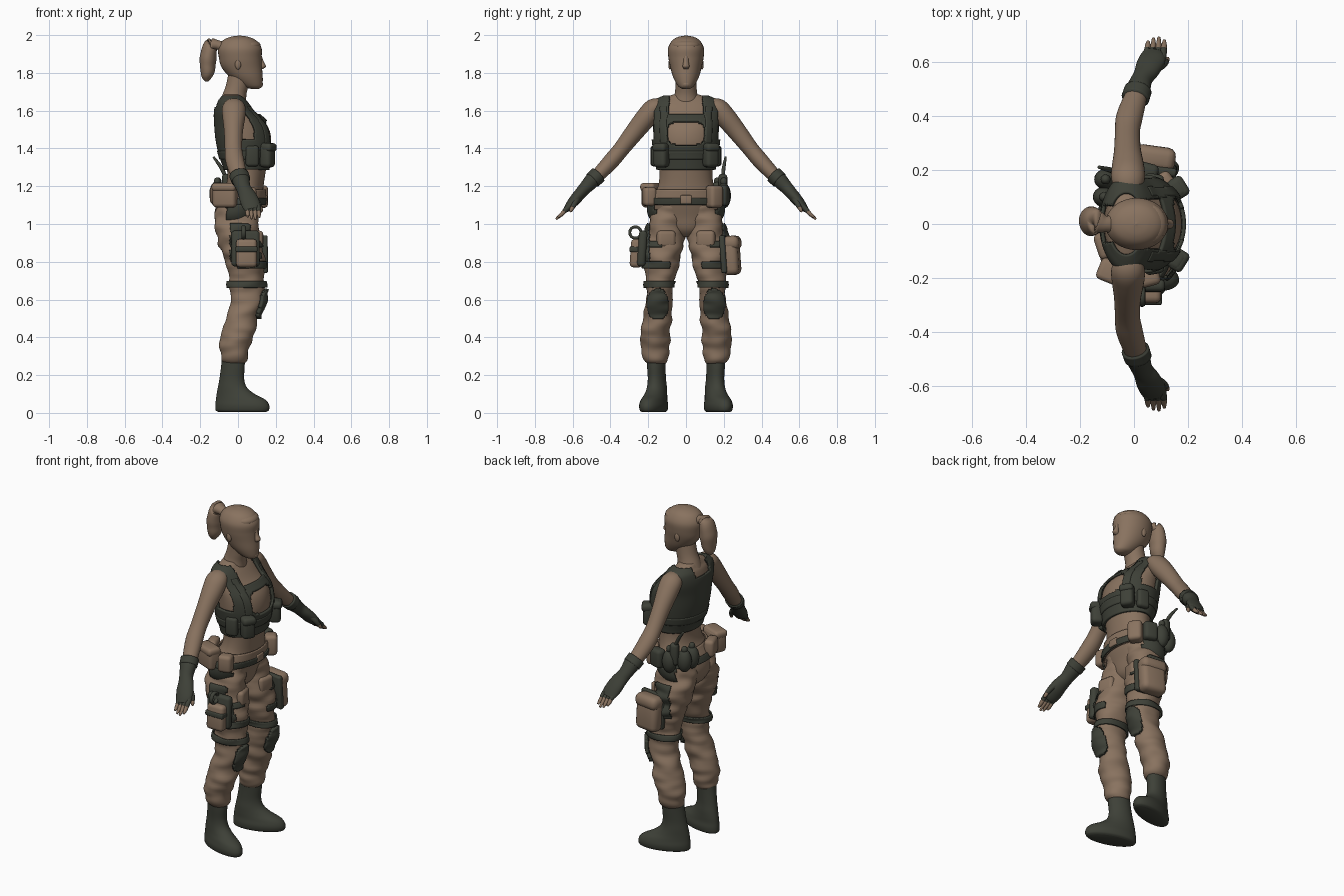
import bpy, bmesh, math
from mathutils import Vector, Matrix, noise

if bpy.data.objects.get("Cube"):
    bpy.data.objects.remove(bpy.data.objects["Cube"])


def material(name, rgb):
    m = bpy.data.materials.new(name)
    m.use_nodes = True
    m.diffuse_color = (*rgb, 1)
    m.node_tree.nodes["Principled BSDF"].inputs["Base Color"].default_value = (*rgb, 1)
    return m


TAN = material("tan", (0.25, 0.17, 0.115))
DARK = material("dark_olive", (0.048, 0.052, 0.039))


def finish(bm, name, mat):
    bmesh.ops.recalc_face_normals(bm, faces=bm.faces)
    for f in bm.faces:
        f.smooth = True
    me = bpy.data.meshes.new(name)
    bm.to_mesh(me)
    bm.free()
    ob = bpy.data.objects.new(name, me)
    bpy.context.collection.objects.link(ob)
    me.materials.append(mat)
    return ob


def spline(pts, steps):
    """Catmull-Rom through tuples of any length."""
    pts = [Vector(p) for p in pts]
    out = []
    for i in range(len(pts) - 1):
        p0, p1, p2 = pts[max(i - 1, 0)], pts[i], pts[i + 1]
        p3 = pts[min(i + 2, len(pts) - 1)]
        for k in range(steps):
            t = k / steps
            out.append(p1 + (p2 - p0) * t / 2 + (2 * p0 - 5 * p1 + 4 * p2 - p3) * t * t / 2
                       + (3 * p1 - p0 - 3 * p2 + p3) * t ** 3 / 2)
    return out + [pts[-1]]


def loft(name, sections, mat, side=1, flat=True, grow=0, keep=None,
         wrinkle=0, seg=32, steps=5, thick=0.008):
    """Skin rings (x, y, z, x radius, other radius); keep turns it into a cloth shell."""
    bm = bmesh.new()
    secs = spline(sections, steps)
    rings = []
    for i, s in enumerate(secs):
        c = Vector((s[0], s[1], s[2]))
        u, v = Vector((1, 0, 0)), Vector((0, 1, 0))
        if not flat:
            a, b = secs[max(i - 1, 0)], secs[min(i + 1, len(secs) - 1)]
            t = Vector((b[0] - a[0], b[1] - a[1], b[2] - a[2])).normalized()
            u = (u - t * u.dot(t)).normalized() if abs(t.x) < 0.9 else Vector((0, 0, 1))
            v = t.cross(u)
        ring = []
        for k in range(seg):
            w = math.tau * k / seg
            d = u * math.cos(w) * (max(s[3], 0.002) + grow) + v * math.sin(w) * (max(s[4], 0.002) + grow)
            p = c + d
            stretched = Vector((p.x * 9, p.y * 9, p.z * 22))
            p = c + d * (1 + wrinkle * noise.noise(stretched))
            ring.append(bm.verts.new((p.x, p.y * side, p.z)))
        rings.append(ring)
    for r, q in zip(rings, rings[1:]):
        for k in range(seg):
            bm.faces.new((r[k], r[(k + 1) % seg], q[(k + 1) % seg], q[k]))
    if keep:
        drop = [f for f in bm.faces if not keep(f.calc_center_median())]
        bmesh.ops.delete(bm, geom=drop, context="FACES")
    else:
        bm.faces.new(rings[0])
        bm.faces.new(rings[-1])
    ob = finish(bm, name, mat)
    if keep:
        mod = ob.modifiers.new("thickness", "SOLIDIFY")
        mod.thickness, mod.offset = thick, 0
    return ob


def box(name, at, size, mat, turn=0, tilt=0, soft=0.02):
    bm = bmesh.new()
    bmesh.ops.create_cube(bm, size=1)
    bm.transform(Matrix.Translation(at) @ Matrix.Rotation(math.radians(turn), 4, "Z")
                 @ Matrix.Rotation(math.radians(tilt), 4, "X") @ Matrix.Diagonal((*size, 1)))
    ob = finish(bm, name, mat)
    mod = ob.modifiers.new("soft_edges", "BEVEL")
    mod.width, mod.segments = min(soft, min(size) * 0.4), 3
    return ob


def ball(name, at, size, mat):
    bm = bmesh.new()
    bmesh.ops.create_uvsphere(bm, u_segments=20, v_segments=12, radius=1)
    bm.transform(Matrix.Translation(at) @ Matrix.Diagonal((*size, 1)))
    return finish(bm, name, mat)


# Head, neck and hair
HEAD = [(.09, 0, 1.715, .02, .018), (.075, 0, 1.73, .053, .042), (.045, 0, 1.775, .086, .067),
        (.02, 0, 1.83, .107, .083), (.012, 0, 1.88, .113, .093), (.01, 0, 1.93, .115, .095),
        (.008, 0, 1.97, .09, .074), (.008, 0, 1.99, .05, .043), (.008, 0, 1.998, 0, 0)]
loft("head", HEAD, TAN, steps=7)
loft("neck", [(-.03, 0, 1.62, .075, .085), (-.02, 0, 1.68, .064, .062), (-.005, 0, 1.73, .06, .056),
              (.01, 0, 1.8, .06, .056)], TAN)
loft("nose", [(.112, 0, 1.9, .01, .014), (.122, 0, 1.86, .014, .014), (.13, 0, 1.835, .018, .018),
              (.122, 0, 1.82, .01, .012)], TAN, seg=16)
ball("lips", (.117, 0, 1.782), (.014, .025, .01), TAN)
ball("chin", (.107, 0, 1.74), (.025, .028, .022), TAN)
ball("hair_fringe", (.055, 0, 1.945), (.065, .075, .032), TAN)
loft("ponytail", [(-.07, 0, 1.93, .03, .03), (-.11, 0, 1.95, .026, .032), (-.145, .01, 1.945, .036, .045),
                  (-.157, .01, 1.89, .043, .054), (-.16, .01, 1.83, .041, .05), (-.165, .008, 1.78, .029, .035),
                  (-.165, .005, 1.755, .008, .01)], TAN, wrinkle=.12, flat=False)
for s in (-1, 1):
    ball("ear", (.0, s * .084, 1.845), (.016, .01, .027), TAN)

# Torso
TORSO = [(0, 0, .93, .04, .04), (-.008, 0, .97, .088, .11), (-.012, 0, 1.04, .113, .176),
         (.01, 0, 1.12, .117, .182), (.035, 0, 1.2, .1, .148), (.045, 0, 1.28, .102, .14),
         (.04, 0, 1.36, .122, .152), (.038, 0, 1.44, .138, .163), (.024, 0, 1.52, .132, .168),
         (-.01, 0, 1.59, .1, .17), (-.025, 0, 1.64, .075, .16), (-.028, 0, 1.665, .058, .125),
         (-.028, 0, 1.685, .05, .07)]
loft("torso", TORSO, TAN, seg=48)


def vest_cloth(p):
    y = abs(p.y)
    if p.z < 1.285 or p.z > 1.675:
        return False
    if p.x < -.02:
        return p.z < 1.62 or y > .07
    window = (y / .098) ** 4 + ((p.z - 1.48) / .062) ** 4 < 1
    neckline = p.z > 1.575 and y < .09
    armhole = p.z > 1.45 and y > .165
    return not (window or neckline or armhole)


loft("vest", TORSO, DARK, grow=.011, keep=vest_cloth, seg=128, steps=10, thick=.014)
loft("vest_webbing", TORSO, DARK, grow=.017, seg=128, steps=9, thick=.01,
     keep=lambda p: 1.31 < p.z < 1.62 and .1 < abs(p.y) < .135 and p.x > 0)
loft("vest_waist_band", TORSO, DARK, grow=.017, seg=48, steps=9, thick=.01,
     keep=lambda p: 1.34 < p.z < 1.39)
for s in (-1, 1):
    box("vest_pouch", (.156, s * .13, 1.365), (.065, .075, .13), DARK, turn=s * 32)
    box("vest_pouch_flap", (.164, s * .134, 1.405), (.062, .08, .045), DARK, turn=s * 32)
    box("vest_side_pouch", (.075, s * .165, 1.36), (.07, .04, .11), DARK, turn=s * -10)

# Arms, gloves and fingers
ARM = [(-.02, .13, 1.625, .05, .04), (-.022, .17, 1.612, .062, .052), (-.022, .21, 1.565, .06, .055),
       (-.024, .27, 1.49, .05, .05), (-.024, .34, 1.4, .046, .043), (-.018, .39, 1.34, .049, .043),
       (0, .45, 1.275, .044, .038), (.025, .52, 1.205, .032, .029), (.04, .55, 1.17, .03, .025)]
GLOVE = [(.005, .465, 1.26, .048, .042), (.015, .495, 1.232, .047, .041), (.03, .535, 1.19, .039, .034),
         (.048, .565, 1.155, .045, .032), (.06, .595, 1.12, .05, .028), (.07, .62, 1.092, .046, .022),
         (.075, .637, 1.075, .036, .015)]
for s in (-1, 1):
    loft("arm", ARM, TAN, s, flat=False)
    loft("glove", GLOVE, DARK, s, flat=False, wrinkle=.1)
    loft("glove_cuff", GLOVE[:2], DARK, s, flat=False, grow=.004)
    for i in range(4):
        x, reach = .044 + i * .02, (.8, .95, 1, .85)[i]
        mid = (x + .004, .634, 1.078)
        tip = (x + .008, .62 + .068 * reach, 1.094 - .068 * reach)
        loft("glove_finger", [(x, .6, 1.11, .013, .013), (*mid, .0135, .0135), (x + .006, .645, 1.066, .012, .012)],
             DARK, s, flat=False, seg=12)
        loft("bare_finger", [(*mid, .0115, .0115), (x + .007, .658, 1.052, .0105, .0105), (*tip, .006, .006)],
             TAN, s, flat=False, seg=12)
    loft("thumb", [(.08, .57, 1.14, .015, .015), (.105, .588, 1.112, .015, .015), (.118, .6, 1.088, .012, .012)],
         DARK, s, flat=False, seg=12)
    loft("bare_thumb_tip", [(.115, .597, 1.094, .011, .011), (.122, .607, 1.076, .01, .01),
                            (.125, .613, 1.064, .005, .005)], TAN, s, flat=False, seg=12)

# Trousers, knee pads, straps and boots
LEG = [(-.005, .088, 1.1, .106, .075), (-.01, .094, 1.04, .114, .09), (-.005, .107, .96, .117, .101),
       (.022, .12, .87, .112, .1), (.042, .13, .78, .104, .09), (.048, .138, .69, .09, .074),
       (.045, .143, .61, .086, .07), (.024, .15, .52, .084, .074), (.004, .161, .43, .088, .079),
       (-.014, .163, .35, .082, .076), (-.02, .161, .285, .07, .066), (-.02, .158, .262, .052, .05)]
BOOT = [(.025, .155, .004, .13, .05), (.025, .155, .014, .146, .062), (.025, .155, .04, .148, .066),
        (.016, .155, .07, .136, .06), (-.012, .154, .1, .104, .054), (-.03, .154, .135, .079, .05),
        (-.033, .155, .18, .067, .046), (-.027, .156, .24, .064, .047), (-.024, .156, .285, .062, .049)]
for s in (-1, 1):
    loft("trouser_leg", LEG, TAN, s, wrinkle=.16, steps=7, seg=40)

    def patch(name, keep, grow=.006, thick=.008):
        loft(name, LEG, DARK, s, grow=grow, wrinkle=.16, steps=12, seg=72, keep=keep, thick=thick)

    patch("lower_thigh_strap", lambda p: .765 < p.z < .8 and abs(p.y) > .085 and p.x > 0)
    patch("knee_strap", lambda p: .665 < p.z < .7, .009)
    patch("upper_thigh_strap", lambda p: .88 < p.z < .91 and abs(p.y) > .13 and p.x > 0)
    patch("outer_thigh_panel", lambda p: .8 < p.z < 1 and abs(p.y) > .195 and p.x > -.04)
    patch("knee_pad", lambda p: p.x > .04 and (abs(abs(p.y) - .15) / .051) ** 2.5
          + (abs(p.z - .575) / .08) ** 2.5 < 1, .012, .02)
    loft("hip_panel", TORSO, DARK, grow=.018, steps=9, seg=64,
         keep=lambda p: .98 < p.z < 1.1 and p.y * s > .13 and -.06 < p.x < .075)
    box("thigh_pocket", (.103, s * .105, .92), (.05, .1, .09), TAN, turn=s * -12)
    boot = loft("boot", BOOT, DARK, s, steps=6)
    pivot = Vector((-.03, s * .155, 0))
    boot.data.transform(Matrix.Translation(pivot) @ Matrix.Rotation(s * .3, 4, "Z")
                        @ Matrix.Translation(-pivot))

# Belt and belt gear
loft("belt", TORSO, TAN, grow=.012, steps=9, seg=48, keep=lambda p: 1.1 < p.z < 1.185)
loft("belt_webbing", TORSO, DARK, grow=.02, steps=14, seg=48, keep=lambda p: 1.105 < p.z < 1.135)
box("buckle", (.145, 0, 1.13), (.02, .06, .045), TAN, soft=.006)
for name, at, size, mat, turn in [
        ("hip_pouch", (-.065, -.18, 1.15), (.13, .08, .125), TAN, -22),
        ("hip_pouch_flap", (-.067, -.184, 1.195), (.136, .083, .045), TAN, -22),
        ("rear_pouch", (-.11, -.08, 1.155), (.06, .1, .1), TAN, 18),
        ("side_pouch", (.055, -.195, 1.145), (.08, .07, .1), TAN, 15),
        ("front_pouch", (.115, .15, 1.145), (.07, .08, .12), TAN, 35),
        ("side_kit", (.05, .195, 1.15), (.08, .06, .11), DARK, -15),
        ("radio", (-.06, .195, 1.2), (.05, .045, .13), DARK, 15)]:
    box(name, at, size, mat, turn)
for at in ((-.11, .1, 1.16), (-.105, .165, 1.16), (-.03, .2, 1.15)):
    ball("canteen", at, (.042, .038, .068), DARK)
    ball("canteen_cap", (at[0], at[1], 1.225), (.018, .018, .022), DARK)
loft("antenna", [(-.065, .195, 1.25, .01, .01), (-.09, .2, 1.3, .01, .01), (-.13, .21, 1.355, .006, .006)],
     DARK, flat=False, seg=10)

# Thigh holster on one leg, bag on the other
box("holster_back", (.04, -.232, .87), (.15, .045, .19), DARK, tilt=-4)
box("holster_body", (.045, -.262, .845), (.11, .065, .15), TAN, tilt=-4)
box("holster_strap", (.045, -.265, .865), (.116, .068, .03), DARK, tilt=-4, soft=.008)
ring = [(.03, -.268 + .03 * math.cos(a * math.pi / 6), .955 + .03 * math.sin(a * math.pi / 6), .012, .008)
        for a in range(13)]
loft("holster_grip", ring, DARK, flat=False, seg=10, steps=2)
box("thigh_bag", (.075, .24, .83), (.15, .085, .2), TAN, turn=-8, tilt=4, soft=.03)
box("thigh_bag_flap", (.075, .243, .9), (.156, .09, .075), TAN, turn=-8, tilt=4, soft=.03)
box("thigh_bag_strap", (.075, .206, .84), (.166, .03, .2), DARK, turn=-8, tilt=4, soft=.01)
